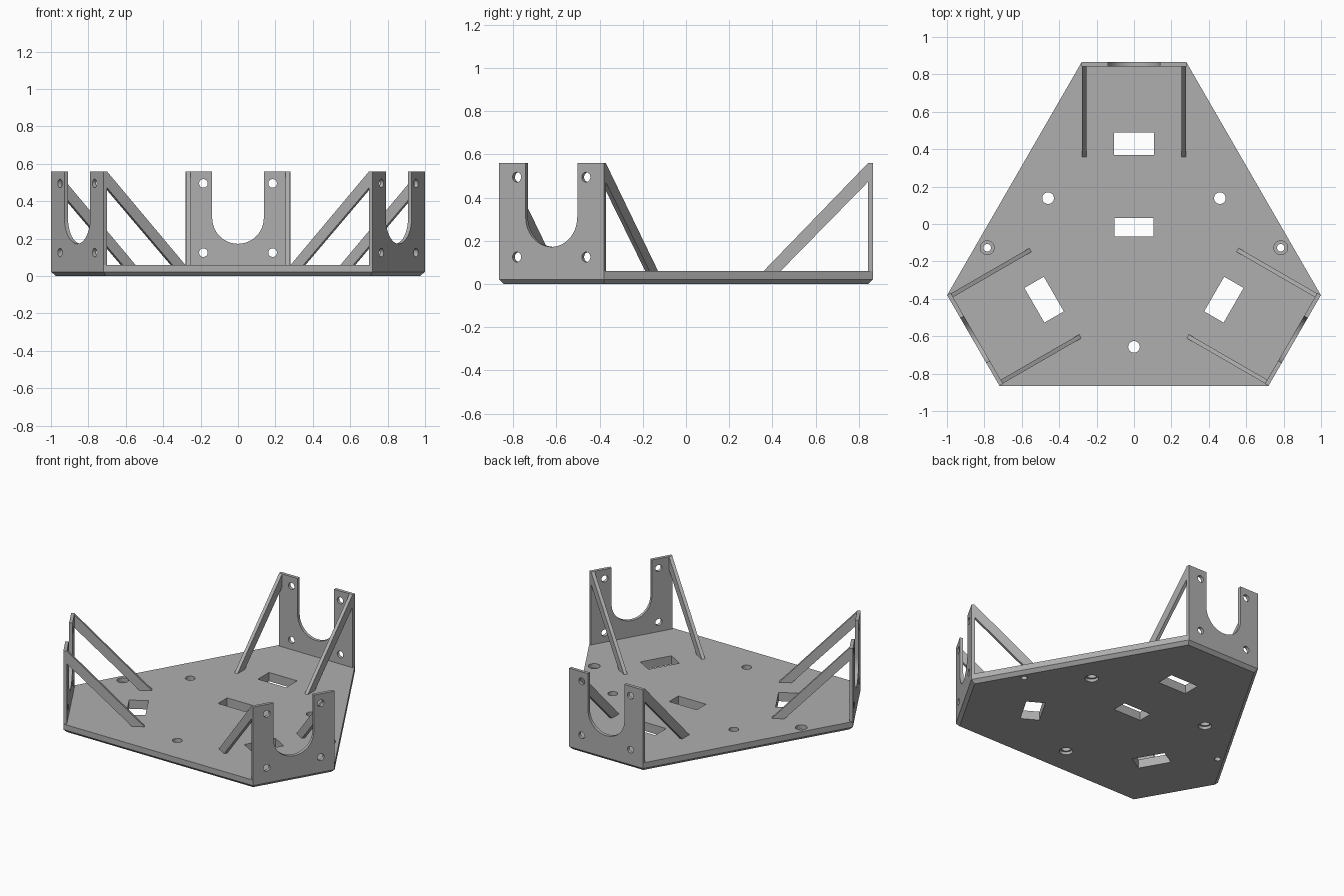
import bpy, bmesh
from math import cos, sin, pi, radians
from mathutils import Matrix, Vector

cube = bpy.data.objects.get("Cube")
if cube:
    bpy.data.objects.remove(cube, do_unlink=True)

CENTRE_Y = -0.127          # axis of the threefold symmetry
BASE_TOP = 0.06
HEIGHT = 0.56
BACK = 0.992               # distance from axis to bracket face
HALF = 0.28                # half width of a bracket
THICK = 0.022

grey = bpy.data.materials.new("plain grey")
grey.use_nodes = True
colour = (0.43, 0.43, 0.43, 1)
grey.diffuse_color = colour
grey.node_tree.nodes["Principled BSDF"].inputs["Base Color"].default_value = colour


def loft(bm, rings):
    """Closed solid through rings with equal point counts."""
    loops = [[bm.verts.new(p) for p in ring] for ring in rings]
    n = len(loops[0])
    bm.faces.new(loops[0][::-1])
    bm.faces.new(loops[-1])
    for a, b in zip(loops, loops[1:]):
        for i in range(n):
            j = (i + 1) % n
            bm.faces.new((a[i], a[j], b[j], b[i]))


def circle(x, y, z, r, n=32):
    return [(x + r * cos(2 * pi * i / n), y + r * sin(2 * pi * i / n), z) for i in range(n)]


def turn(p, k):
    return Matrix.Rotation(radians(-120 * k), 3, 'Z') @ Vector(p)


def make(name, bm):
    bmesh.ops.recalc_face_normals(bm, faces=bm.faces)
    mesh = bpy.data.meshes.new(name)
    bm.to_mesh(mesh)
    bm.free()
    mesh.materials.append(grey)
    ob = bpy.data.objects.new(name, mesh)
    bpy.context.collection.objects.link(ob)
    return ob


def cut(ob, cutter):
    mod = ob.modifiers.new("cut", 'BOOLEAN')
    mod.object = cutter
    mod.solver = 'EXACT'
    bpy.context.view_layer.objects.active = ob
    bpy.ops.object.modifier_apply(modifier=mod.name)
    bpy.data.objects.remove(cutter, do_unlink=True)


def smooth(ob):
    bpy.ops.object.select_all(action='DESELECT')
    ob.select_set(True)
    bpy.context.view_layer.objects.active = ob
    bpy.ops.object.shade_smooth_by_angle(angle=radians(30))


# Base: six-sided slab with a chamfered lower edge
def outline(inset, z):
    d = inset * 0.577
    ring = []
    for k in range(3):
        for s in (-1, 1):
            ring.append(turn((s * (HALF - d), BACK - inset, z), k))
    return ring


bm = bmesh.new()
loft(bm, [outline(0.022, 0), outline(0, 0.022), outline(0, BASE_TOP)])
base = make("base_plate", bm)

# Openings through the base
bm = bmesh.new()
LOW, HIGH = -0.1, 0.2


def slot(y, k):
    corners = [(-0.107, y - 0.06), (0.107, y - 0.06), (0.107, y + 0.06), (-0.107, y + 0.06)]
    loft(bm, [[turn((a, b, z), k) for a, b in corners] for z in (LOW, HIGH)])


for k in range(3):
    slot(0.555, k)
    x, y, _ = turn((0, -0.53, 0), k)
    loft(bm, [circle(x, y, LOW, 0.042), circle(x, y, 0.02, 0.042),
              circle(x, y, 0.02, 0.031), circle(x, y, HIGH, 0.031)])
# central opening sits slightly narrower than the outer ones
corners = [(-0.105, 0.06), (0.105, 0.06), (0.105, 0.16), (-0.105, 0.16)]
loft(bm, [[(a, b, z) for a, b in corners] for z in (LOW, HIGH)])
for s in (-1, 1):
    x = s * 0.785
    loft(bm, [circle(x, 0, LOW, 0.02), circle(x, 0, 0.03, 0.02),
              circle(x, 0, 0.03, 0.037), circle(x, 0, HIGH, 0.037)])
cut(base, make("base_cutter", bm))
base.location.y = CENTRE_Y
smooth(base)

# Three upright brackets with a U-shaped notch, each braced by two struts
names = ("back", "left", "right")
for k, side in enumerate(names):
    profile = [(-HALF, BASE_TOP - 0.01), (HALF, BASE_TOP - 0.01), (HALF, HEIGHT), (0.138, HEIGHT)]
    profile += [(0.138 * cos(pi * i / 24), 0.31 - 0.138 * sin(pi * i / 24)) for i in range(25)]
    profile += [(-0.138, HEIGHT), (-HALF, HEIGHT)]
    bm = bmesh.new()
    loft(bm, [[(x, y, z) for x, z in profile] for y in (BACK - THICK, BACK)])
    bracket = make(side + "_bracket", bm)

    # Bolt holes
    bm = bmesh.new()
    for x in (-0.185, 0.185):
        for z in (0.125, 0.495):
            loft(bm, [[(a, y, b) for a, b, _ in circle(x, z, 0, 0.023, 24)] for y in (0.9, 1.1)])
    cut(bracket, make("bolt_cutter", bm))

    parts = [bracket]
    brace = [(BACK - THICK, HEIGHT), (0.486, BASE_TOP), (0.565, BASE_TOP), (BACK - THICK, 0.473)]
    for s, label in ((-1, "a"), (1, "b")):
        bm = bmesh.new()
        loft(bm, [[(s * x, y, z) for y, z in brace] for x in (0.255, 0.278)])
        parts.append(make(side + "_brace_" + label, bm))
    for ob in parts:
        ob.location.y = CENTRE_Y
        ob.rotation_euler.z = radians(-120 * k)
    smooth(bracket)
